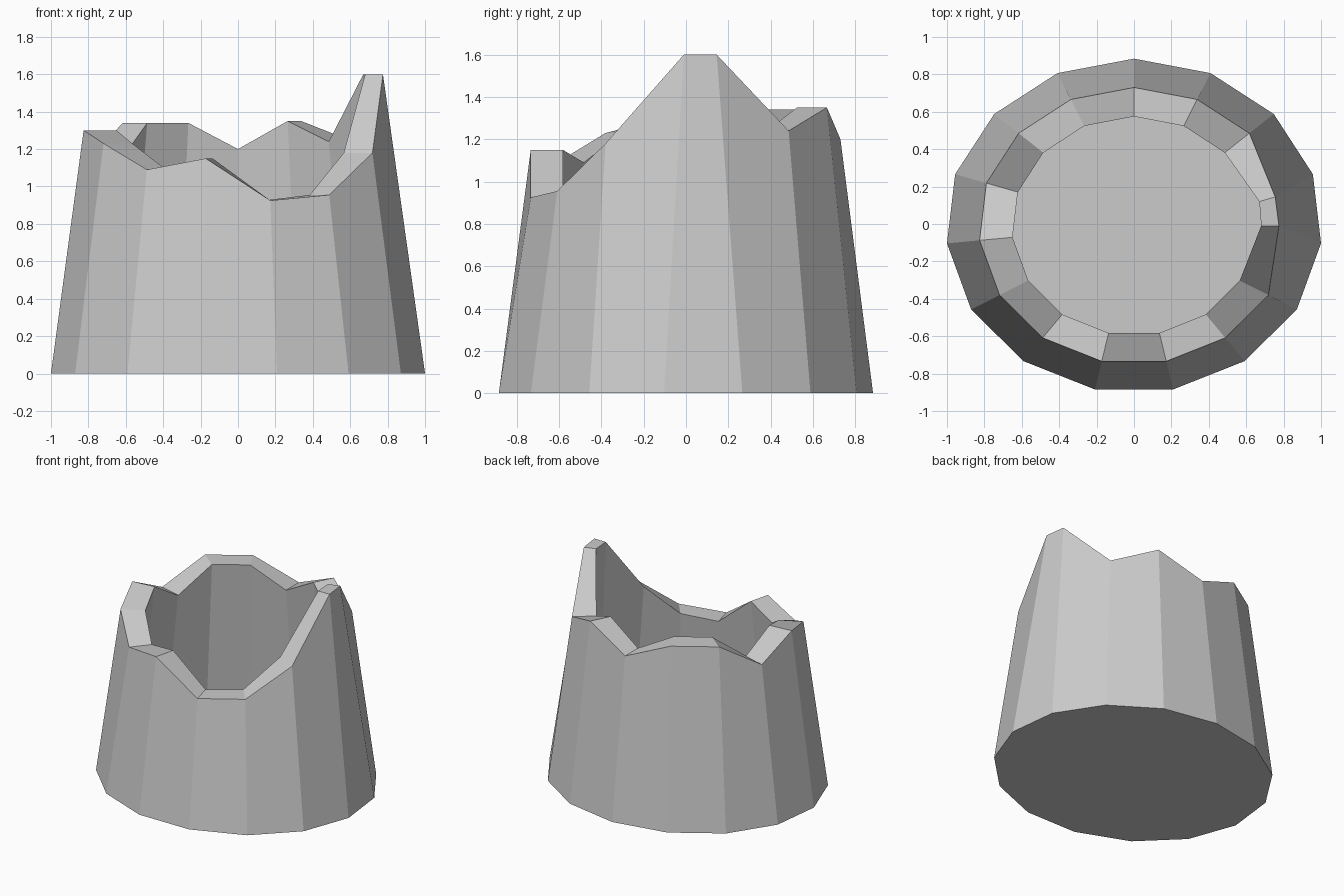
import bpy, bmesh, math

if "Cube" in bpy.data.objects:
    bpy.data.objects.remove(bpy.data.objects["Cube"])

SIDES = 15
# Jagged rim heights, clockwise from the back (+y) seen from above
RIM_Z = [1.20, 1.35, 1.24, 1.60, 1.60, 1.18, 0.955, 0.925,
         1.15, 1.09, 1.23, 1.30, 1.15, 1.34, 1.34]
FLOOR_Z = 0.12

stone = bpy.data.materials.new("plain grey")
stone.diffuse_color = (0.6, 0.6, 0.6, 1)
stone.use_nodes = True
stone.node_tree.nodes["Principled BSDF"].inputs["Base Color"].default_value = stone.diffuse_color


def ring(bm, rx, ry, heights, moved=None):
    """Oval ring of vertices; 'moved' replaces the x, y of single points."""
    verts = []
    for i in range(SIDES):
        a = math.radians(90 - 360 / SIDES * i)
        x, y = rx * math.cos(a), ry * math.sin(a) - 0.01
        if moved and i in moved:
            x, y = moved[i]
        verts.append(bm.verts.new((x, y, heights[i])))
    return verts


def bridge(bm, a, b):
    for i in range(SIDES):
        j = (i + 1) % SIDES
        bm.faces.new((a[i], a[j], b[j], b[i]))


bm = bmesh.new()
# Outer base, outer rim, inner rim, inner floor; the tall spike is pinched
rings = [
    ring(bm, 1.0055, 0.894, [0] * SIDES),
    ring(bm, 0.83, 0.74, RIM_Z, {3: (0.755, 0.145), 4: (0.775, -0.01)}),
    ring(bm, 0.653, 0.585, RIM_Z, {3: (0.67, 0.12), 4: (0.68, -0.01)}),
    ring(bm, 0.79, 0.70, [FLOOR_Z] * SIDES),
]
for lower, upper in zip(rings, rings[1:]):
    bridge(bm, lower, upper)
bm.faces.new(rings[0])      # underside
bm.faces.new(rings[-1])     # inside floor
bmesh.ops.recalc_face_normals(bm, faces=bm.faces[:])

mesh = bpy.data.meshes.new("broken_hollow_stump")
bm.to_mesh(mesh)
bm.free()
mesh.materials.append(stone)
stump = bpy.data.objects.new("broken_hollow_stump", mesh)
bpy.context.collection.objects.link(stump)
